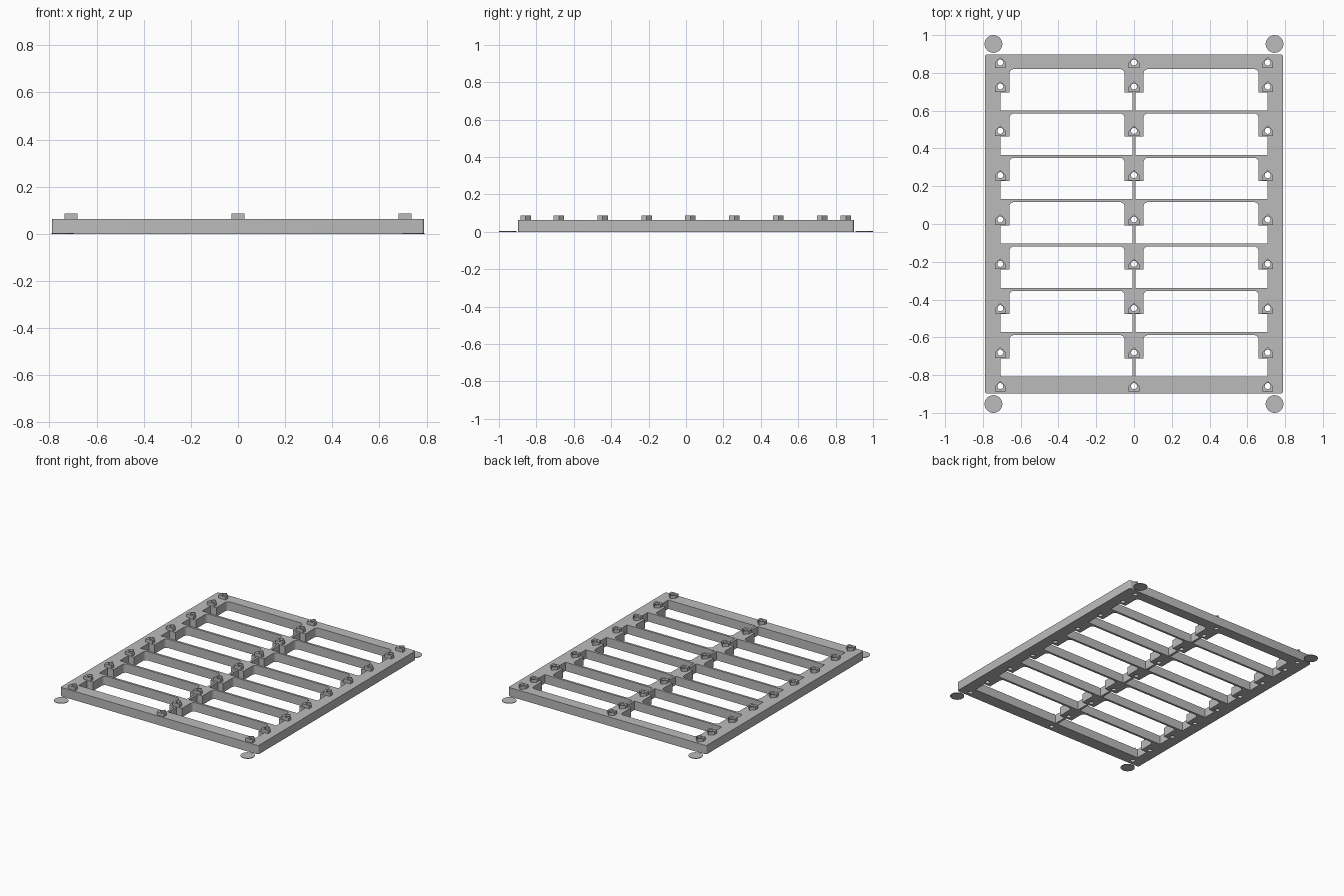
import bpy, bmesh
from math import sin, cos, pi

cube = bpy.data.objects.get("Cube")
if cube:
    bpy.data.objects.remove(cube)

# Single matte grey
grey = bpy.data.materials.new("grey plastic")
grey.use_nodes = True
colour = (0.5, 0.5, 0.5, 1)
grey.diffuse_color = colour
grey.node_tree.nodes["Principled BSDF"].inputs["Base Color"].default_value = colour

FRAME_H, PEG_TOP = 0.064, 0.087
HALF_X, HALF_Y = 0.79, 0.897
RAIL, PAD, SPINE, PAD_C = 0.707, 0.66, 0.008, 0.05
ROWS, PITCH, FIRST = 7, 0.2347, 0.82
OPEN, PAD_LEN, PEG_DROP = 0.219, 0.123, 0.092
HOLE_R = 0.016


def arc(cx, cy, r, a0, a1, n):
    """Points along an arc, angles in quarter turns."""
    angles = [(a0 + (a1 - a0) * i / n) * pi / 2 for i in range(n + 1)]
    return [(cx + r * cos(a), cy + r * sin(a)) for a in angles]


def circle(cx, cy, r, n=24):
    return arc(cx, cy, r, 0, 4, n)[:-1]


def plate(name, loops, z0, z1):
    """Extrude closed outlines; inner outlines become holes."""
    curve = bpy.data.curves.new(name + " outline", "CURVE")
    curve.dimensions, curve.fill_mode = "2D", "BOTH"
    curve.extrude = (z1 - z0) / 2
    for pts in loops:
        spline = curve.splines.new("POLY")
        spline.points.add(len(pts) - 1)
        for point, (x, y) in zip(spline.points, pts):
            point.co = (x, y, 0, 1)
        spline.use_cyclic_u = True
    temp = bpy.data.objects.new(name + " outline", curve)
    mesh = bpy.data.meshes.new_from_object(temp)
    bpy.data.objects.remove(temp)
    bpy.data.curves.remove(curve)
    bm = bmesh.new()
    bm.from_mesh(mesh)
    bmesh.ops.translate(bm, verts=bm.verts, vec=(0, 0, (z0 + z1) / 2))
    bmesh.ops.remove_doubles(bm, verts=bm.verts, dist=0.0001)
    bmesh.ops.recalc_face_normals(bm, faces=bm.faces)
    bm.to_mesh(mesh)
    bm.free()
    mesh.name = name
    mesh.materials.clear()
    mesh.materials.append(grey)
    obj = bpy.data.objects.new(name, mesh)
    bpy.context.scene.collection.objects.link(obj)
    bpy.ops.object.select_all(action="DESELECT")
    obj.select_set(True)
    bpy.context.view_layer.objects.active = obj
    bpy.ops.object.shade_smooth_by_angle(angle=0.6)
    return obj


def opening(side, top):
    """Window between two cross bars, notched by the pads."""
    low, pad, r = top - OPEN, top - PAD_LEN, 0.025
    pts = [(RAIL, low), (RAIL, pad), (PAD, pad)]
    pts += arc(PAD - r, top - r, r, 0, 1, 6)
    pts += arc(PAD_C + r, top - r, r, 1, 2, 6)
    pts += [(PAD_C, pad), (SPINE, pad), (SPINE, low)]
    return [(side * x, y) for x, y in pts]


# Peg positions: both end rails plus one per row, in three columns
tops = [FIRST - PITCH * i for i in range(ROWS)]
peg_rows = [0.855] + [t - PEG_DROP for t in tops] + [-0.858]
pegs = [(x, y) for x in (-0.708, 0, 0.708) for y in peg_rows]

# Frame with rounded corners, windows and peg holes
c = 0.012
outline = []
for q, (sx, sy) in enumerate([(1, 1), (-1, 1), (-1, -1), (1, -1)]):
    outline += arc(sx * (HALF_X - c), sy * (HALF_Y - c), c, q, q + 1, 4)
windows = [opening(side, t) for t in tops for side in (-1, 1)]
holes = [circle(x, y, HOLE_R) for x, y in pegs]
plate("grid_frame", [outline] + windows + holes, 0, FRAME_H)

# House-shaped hollow pegs
w = 0.028
for i, (x, y) in enumerate(pegs):
    house = [(x - w, y - w), (x + w, y - w), (x + w, y), (x, y + w), (x - w, y)]
    plate(f"peg_{i + 1}", [house, circle(x, y, HOLE_R)], FRAME_H, PEG_TOP)

# Thin round feet at the corners
for sx, side in ((1, "left"), (-1, "right")):
    for sy, end in ((-1, "front"), (1, "back")):
        plate(f"{end}_{side}_corner_disc",
              [circle(sx * 0.744, sy * 0.953, 0.047, 32)], 0, 0.004)
